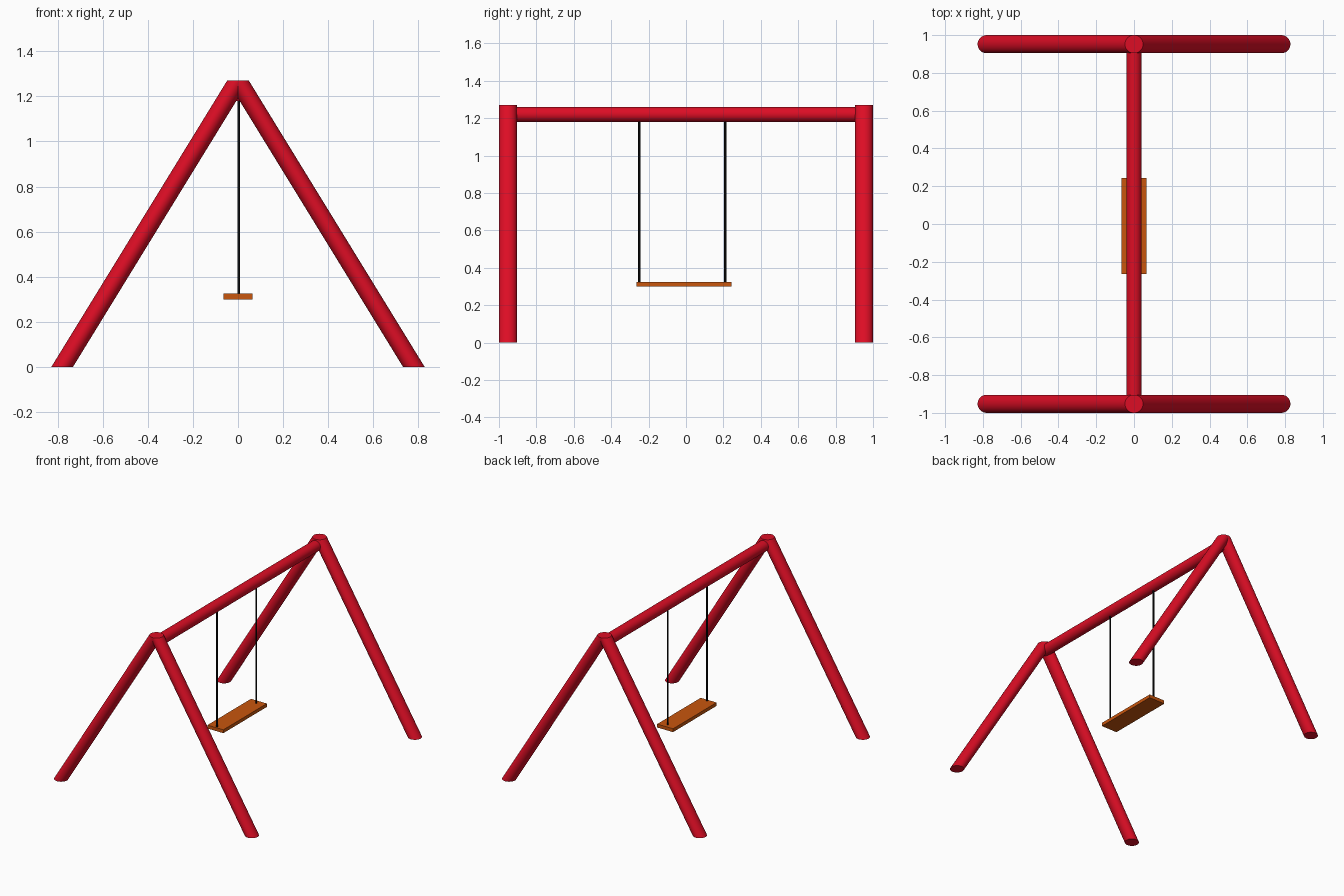
import bpy
import bmesh
from mathutils import Matrix, Vector

default_cube = bpy.data.objects.get("Cube")
if default_cube:
    bpy.data.objects.remove(default_cube, do_unlink=True)


def make_material(name, colour):
    mat = bpy.data.materials.new(name)
    mat.use_nodes = True
    mat.diffuse_color = (*colour, 1)
    mat.node_tree.nodes["Principled BSDF"].inputs["Base Color"].default_value = (*colour, 1)
    return mat


red = make_material("red paint", (0.72, 0.004, 0.018))
orange = make_material("orange seat", (0.58, 0.092, 0.004))
black = make_material("black rope", (0.003, 0.003, 0.003))


def add_object(name, bm, mat, smooth=False):
    mesh = bpy.data.meshes.new(name)
    bm.to_mesh(mesh)
    bm.free()
    mesh.materials.append(mat)
    obj = bpy.data.objects.new(name, mesh)
    bpy.context.collection.objects.link(obj)
    if smooth:
        bpy.ops.object.select_all(action="DESELECT")
        obj.select_set(True)
        bpy.context.view_layer.objects.active = obj
        bpy.ops.object.shade_smooth_by_angle()
    return obj


def add_pole(name, start, end, radius, mat, sides=32, level_ends=False):
    """Round pole between two points; level_ends shears it so both ends lie flat."""
    start, end = Vector(start), Vector(end)
    span = end - start
    if level_ends:
        turn = Matrix.Identity(4)
        turn.col[2] = (*(span / span.z), 0)
        depth = span.z
    else:
        turn = span.to_track_quat("Z", "Y").to_matrix().to_4x4()
        depth = span.length
    bm = bmesh.new()
    bmesh.ops.create_cone(bm, cap_ends=True, segments=sides, radius1=radius,
                          radius2=radius, depth=depth,
                          matrix=Matrix.Translation((start + end) / 2) @ turn)
    return add_object(name, bm, mat, smooth=True)


# Two A-frames of leaning legs, cut level at the ground and the top
for end_name, y in (("front", -0.952), ("back", 0.952)):
    for side_name, side in (("left", 1), ("right", -1)):
        add_pole(f"{end_name}_{side_name}_leg", (side * 0.78, y, 0), (0, y, 1.27),
                 0.048, red, level_ends=True)

# Crossbeam
add_pole("crossbeam", (0, -0.95, 1.22), (0, 0.95, 1.22), 0.04, red)

# Ropes
for name, y in (("front_rope", -0.25), ("back_rope", 0.21)):
    add_pole(name, (0.003, y, 0.31), (0.003, y, 1.2), 0.006, black, sides=16)

# Seat board
bm = bmesh.new()
bmesh.ops.create_cube(bm, size=1, matrix=Matrix.Translation((0, -0.01, 0.3125))
                      @ Matrix.Diagonal((0.13, 0.508, 0.025, 1)))
add_object("seat", bm, orange)
